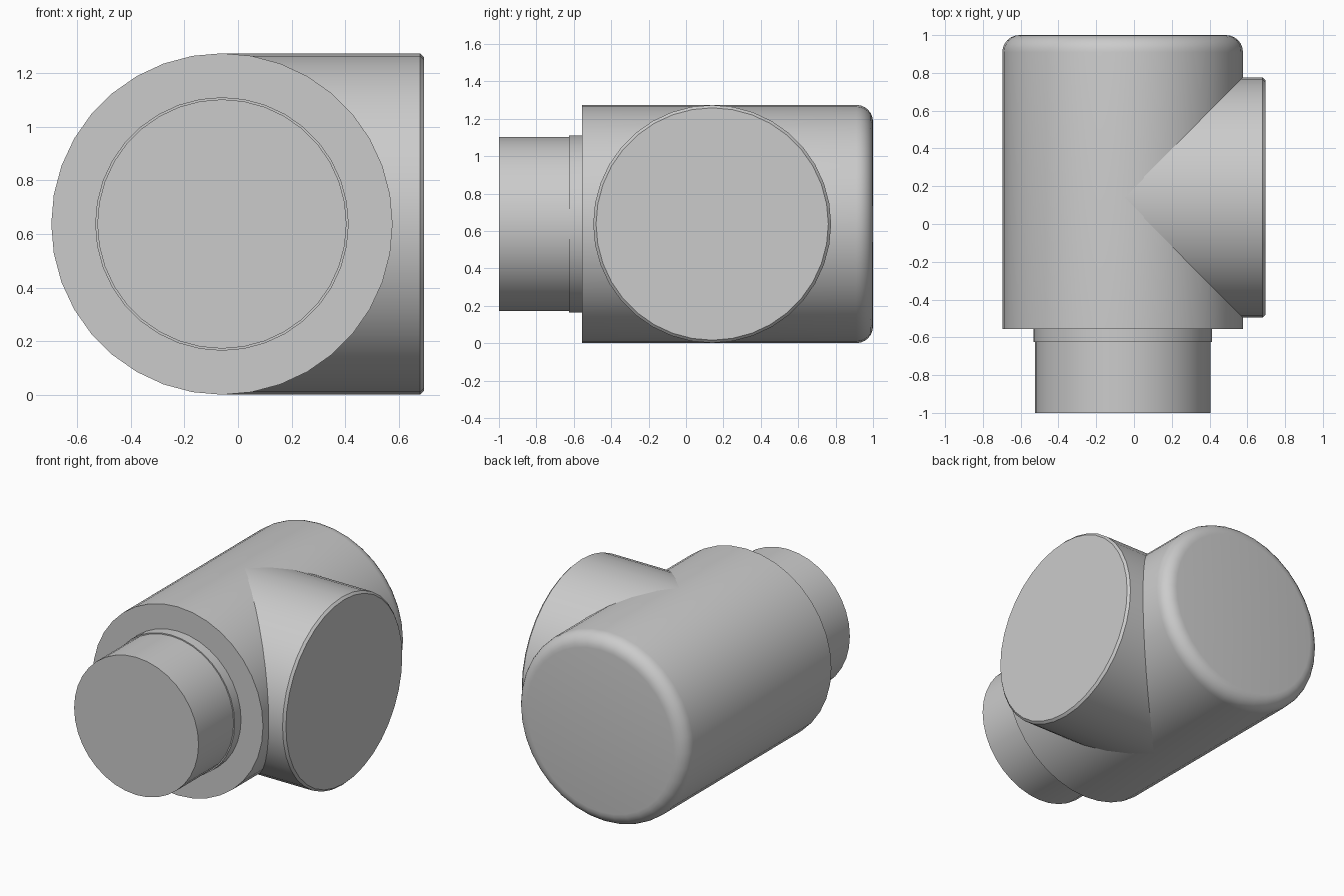
import bpy
import bmesh
import math
from mathutils import Matrix, Vector

cube = bpy.data.objects.get("Cube")
if cube:
    bpy.data.objects.remove(cube, do_unlink=True)

SIDES = 36
RADIUS = 0.637
CENTRE_X = -0.06

grey = bpy.data.materials.new("plain grey")
grey.use_nodes = True
colour = (0.6, 0.6, 0.6, 1)
grey.diffuse_color = colour
grey.node_tree.nodes["Principled BSDF"].inputs["Base Color"].default_value = colour


def lathe(name, profile, matrix):
    """Revolve (radius, height) points round local z and cap both ends."""
    bm = bmesh.new()
    rings = []
    for r, h in profile:
        angles = [math.tau * i / SIDES for i in range(SIDES)]
        rings.append([bm.verts.new((r * math.cos(a), r * math.sin(a), h)) for a in angles])
    for low, high in zip(rings, rings[1:]):
        for i in range(SIDES):
            j = (i + 1) % SIDES
            bm.faces.new((low[i], low[j], high[j], high[i]))
    bm.faces.new(rings[0][::-1])
    bm.faces.new(rings[-1])
    bmesh.ops.recalc_face_normals(bm, faces=bm.faces)
    mesh = bpy.data.meshes.new(name)
    bm.to_mesh(mesh)
    bm.free()
    mesh.materials.append(grey)
    obj = bpy.data.objects.new(name, mesh)
    obj.matrix_world = matrix
    bpy.context.collection.objects.link(obj)
    bpy.ops.object.select_all(action="DESELECT")
    obj.select_set(True)
    bpy.context.view_layer.objects.active = obj
    bpy.ops.object.shade_smooth_by_angle(angle=math.radians(30))
    return obj


along_y = Matrix.Translation(Vector((CENTRE_X, 0, RADIUS))) @ Matrix.Rotation(-math.pi / 2, 4, "X")
along_x = Matrix.Translation(Vector((0, 0.14, RADIUS))) @ Matrix.Rotation(math.pi / 2, 4, "Y")

# Main barrel with a rounded back end
ROUND = 0.09
corner = [(RADIUS - ROUND + ROUND * math.cos(a), 1 - ROUND + ROUND * math.sin(a))
          for a in (math.pi / 2 * i / 6 for i in range(7))]
lathe("main_barrel", [(RADIUS, -0.557)] + corner, along_y)

# Side branch with a fine chamfer at its mouth
lathe("side_branch", [(RADIUS - 0.001, CENTRE_X), (RADIUS - 0.001, 0.68), (RADIUS - 0.016, 0.695)], along_x)

# Stepped front spigot
lathe("front_spigot", [(0.465, -1), (0.465, -0.625), (0.473, -0.625), (0.473, -0.5)], along_y)
